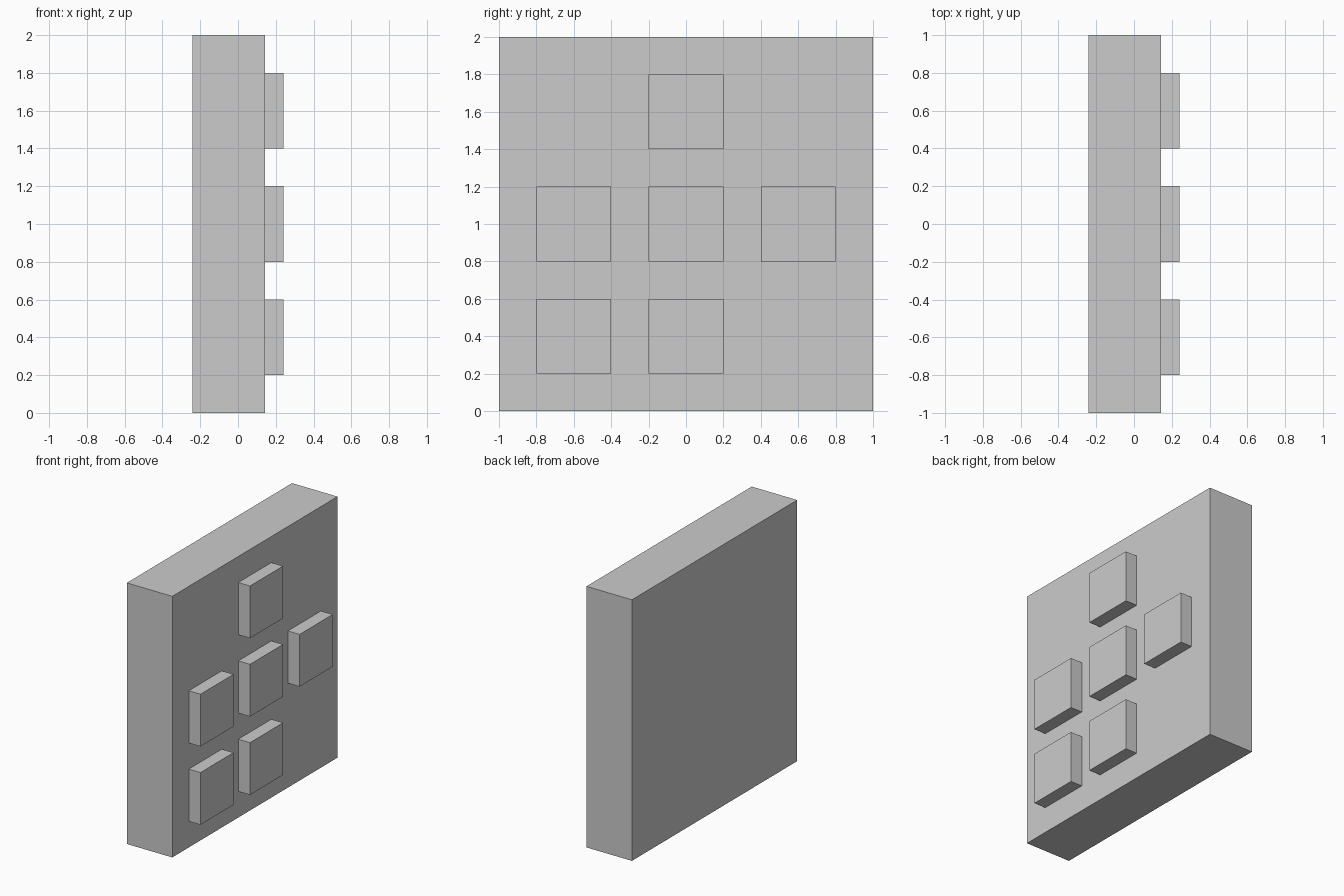
import bpy

if "Cube" in bpy.data.objects:
    bpy.data.objects.remove(bpy.data.objects["Cube"])

BACK, FACE, TIP = -0.242, 0.143, 0.242  # x of slab back, slab face, raised pad tops


def box(name, lo, hi):
    size = [b - a for a, b in zip(lo, hi)]
    mid = [(a + b) / 2 for a, b in zip(lo, hi)]
    bpy.ops.mesh.primitive_cube_add(size=1, location=mid)
    obj = bpy.context.object
    obj.name = name
    obj.scale = size
    bpy.ops.object.transform_apply(location=False, rotation=False, scale=True)
    return obj


# Main slab
box("slab", (BACK, -1, 0), (FACE, 1, 2))

# Raised square pads on a 3 x 3 grid, listed by row from the bottom
rows = ["##.", "###", ".#."]
for r, row in enumerate(rows):
    for c, mark in enumerate(row):
        if mark == "#":
            y, z = (c - 1) * 0.6, 0.4 + r * 0.6
            box(f"raised_pad_{r}_{c}", (FACE, y - 0.2, z - 0.2), (TIP, y + 0.2, z + 0.2))
